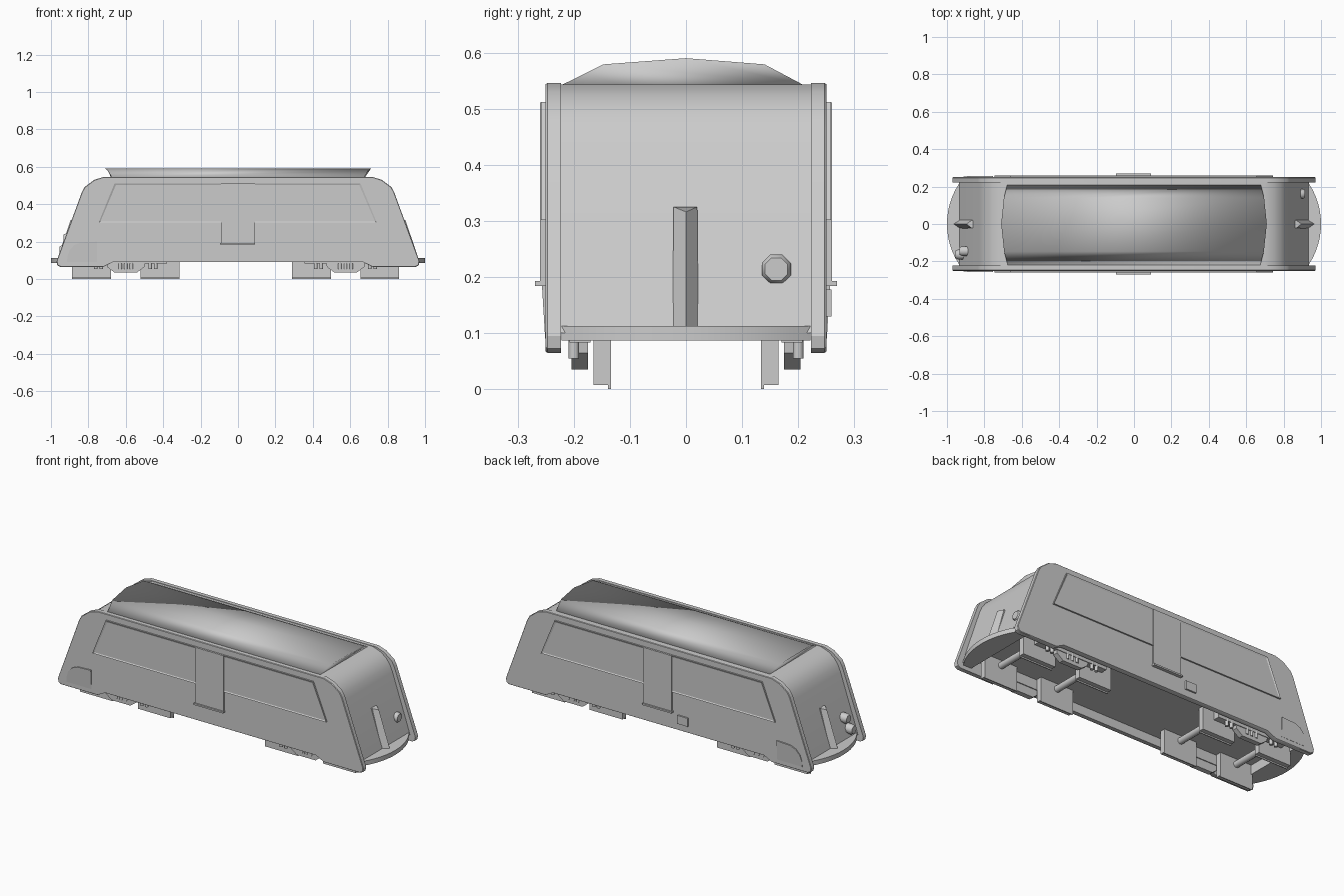
import bpy, bmesh, math
from mathutils import Vector

if "Cube" in bpy.data.objects:
    bpy.data.objects.remove(bpy.data.objects["Cube"])


def finish(name, bm, smooth=None):
    bmesh.ops.recalc_face_normals(bm, faces=bm.faces)
    me = bpy.data.meshes.new(name)
    bm.to_mesh(me)
    bm.free()
    ob = bpy.data.objects.new(name, me)
    bpy.context.collection.objects.link(ob)
    if smooth:
        bpy.ops.object.select_all(action='DESELECT')
        bpy.context.view_layer.objects.active = ob
        ob.select_set(True)
        bpy.ops.object.shade_smooth_by_angle(angle=math.radians(smooth))
    return ob


def loft(name, rings, **kw):
    # closed rings joined in order, capped at both ends
    bm = bmesh.new()
    vs = [[bm.verts.new(p) for p in r] for r in rings]
    n = len(rings[0])
    for a, b in zip(vs, vs[1:]):
        for i in range(n):
            bm.faces.new((a[i], a[(i + 1) % n], b[(i + 1) % n], b[i]))
    bm.faces.new(vs[0])
    bm.faces.new(vs[-1])
    return finish(name, bm, **kw)


def prism_y(name, pts, y0, y1, **kw):
    return loft(name, [[(x, y, z) for x, z in pts] for y in (y0, y1)], **kw)


def box(name, x0, x1, y0, y1, z0, z1, **kw):
    return prism_y(name, [(x0, z0), (x1, z0), (x1, z1), (x0, z1)], y0, y1, **kw)


def rod(name, a, b, radii, n=12):
    # round bar whose radius follows the list of radii along its length
    a, b = Vector(a), Vector(b)
    q = (b - a).to_track_quat('Z', 'Y')
    circ = [Vector((math.cos(2 * math.pi * (i + .5) / n), math.sin(2 * math.pi * (i + .5) / n), 0)) for i in range(n)]
    return loft(name, [[a.lerp(b, t) + q @ (c * r) for c in circ] for t, r in radii], smooth=50)


def mirrored(half):
    return half + [(-x, z) for x, z in reversed(half)]


# main body between the side walls, with a raised floor over the wheels
body = mirrored([(.62, .14), (.923, .14), (.825, .43), (.81, .465), (.785, .5), (.75, .525), (.70, .543)])
prism_y("body", body, -.224, .224, smooth=30)

# convex roof, softly shaded over its ends
arc = [(-.22, .543), (-.147, .579), (0, .59), (.14, .579), (.208, .543)]
roof = loft("roof", [[(s * (.71 - .032 * (abs(y) / .21) ** 2), y, z) for y, z in arc] for s in (-1, 1)])
for p in roof.data.polygons:
    p.use_smooth = True

wall = mirrored([(.67, .09), (.72, .065), (.95, .065), (.966, .073), (.97, .095), (.835, .465),
                 (.82, .492), (.77, .53), (.72, .546)])
window = [(-.745, .302), (.742, .302), (.655, .512), (-.66, .512)]
badge = [(-.755, .09), (-.755, .2), (-.84, .196), (-.875, .182), (-.9, .155), (-.912, .12), (-.914, .09)]

for s, side in ((-1, "front"), (1, "back")):
    # side wall with a slightly eased outer edge
    rim = [[(x, s * y, z) for x, z in wall] for y in (.223, .247)]
    rim.append([(x * .997, s * .25, .3 + (z - .3) * .99) for x, z in wall])
    loft(side + "_wall", rim, smooth=30)
    # window band with a sunken pane
    bm = bmesh.new()
    f = bm.faces.new([bm.verts.new((x, s * .248, z)) for x, z in window])
    ext = bmesh.ops.extrude_face_region(bm, geom=[f])
    bmesh.ops.translate(bm, vec=(0, s * .01, 0), verts=[g for g in ext['geom'] if isinstance(g, bmesh.types.BMVert)])
    outer = [g for g in ext['geom'] if isinstance(g, bmesh.types.BMFace)]
    bmesh.ops.inset_region(bm, faces=outer, thickness=.012, depth=0)
    bmesh.ops.translate(bm, vec=(0, s * -.004, 0), verts=outer[0].verts)
    finish(side + "_window", bm)
    # door and its step
    box(side + "_door", -.09, .09, s * .248, s * .26, .19, .511)
    box(side + "_door_step", -.095, .092, s * .248, s * .269, .184, .193)
    # corner badge, its face leaning out towards the top
    loft(side + "_corner_badge", [[(x, s * .246, z) for x, z in badge],
                                  [(x, s * (.251 + .06 * (z - .09)), z) for x, z in badge]])
# small box on the back wall only
box("back_wall_box", -.192, -.125, .248, .259, .13, .178)

for s, end in ((-1, "left"), (1, "right")):
    # curved buffer deck
    deck = [(s * .88, -.222), (s * .88, .222)]
    for i in range(13):
        y = .222 - .444 * i / 12
        deck.append((s * (.605 + math.sqrt(.395 ** 2 - y * y)), y))
    loft(end + "_deck", [[(x, y, z) for x, y in deck] for z in (.087, .113)], smooth=30)
    # filler between deck and sloped end
    prism_y(end + "_end_sill", [(s * .88, .1), (s * .936, .1), (s * .922, .142), (s * .88, .142)], -.223, .223)
    # wedge fin on the sloped end
    loft(end + "_fin", [[(s * .9, -.024, .11), (s * .93, -.024, .11), (s * .965, 0, .11),
                         (s * .93, .022, .11), (s * .9, .022, .11)],
                        [(s * .84, -.022, .325), (s * .868, -.022, .325), (s * .895, 0, .316),
                         (s * .868, .02, .325), (s * .84, .02, .325)]])

# head lamps: one on the right end, a stacked pair on the left
for name, s, y, z, out in (("right_lamp", 1, .161, .214, .015), ("left_upper_lamp", -1, -.145, .218, .035),
                           ("left_lower_lamp", -1, -.163, .155, .035)):
    p = Vector((s * (.935 - (z - .105) * .338), y, z))
    rod(name, p - Vector((s * .04, 0, 0)), p + Vector((s * out, 0, 0)), [(0, .028), (.85, .028), (1, .022)], 8)

# bogies: square wheel plates, flanges, axles, side frames and springs
bar = [(0, .018), (1, .018)]
for cx, tag in ((-.6, "left"), (.575, "right")):
    for k, off in enumerate((-.183, .183)):
        wx = cx + off
        rod(f"{tag}_axle_{k}", (wx, -.15, .108), (wx, .15, .108), bar)
        for s in (-1, 1):
            box(f"{tag}_wheel_{k}_{s}", wx - .104, wx + .104, s * .137, s * .165, .008, .15)
            box(f"{tag}_flange_{k}_{s}", wx - .104, wx + .104, s * .134, s * .139, .0, .15)
    for s in (-1, 1):
        prism_y(f"{tag}_side_frame_{s}", [(cx - .11, .145), (cx - .1, .065), (cx - .06, .035), (cx + .06, .035),
                                          (cx + .1, .065), (cx + .11, .145)], s * .175, s * .204)
        box(f"{tag}_frame_rail_{s}", cx - .22, cx + .22, s * .17, s * .208, .083, .145)
        for i, sx in enumerate((-.16, -.13, -.03, 0, .03, .13, .16)):
            rod(f"{tag}_spring_{s}_{i}", (cx + sx, s * .2, .055), (cx + sx, s * .2, .095), [(0, .01), (1, .01)], 8)
